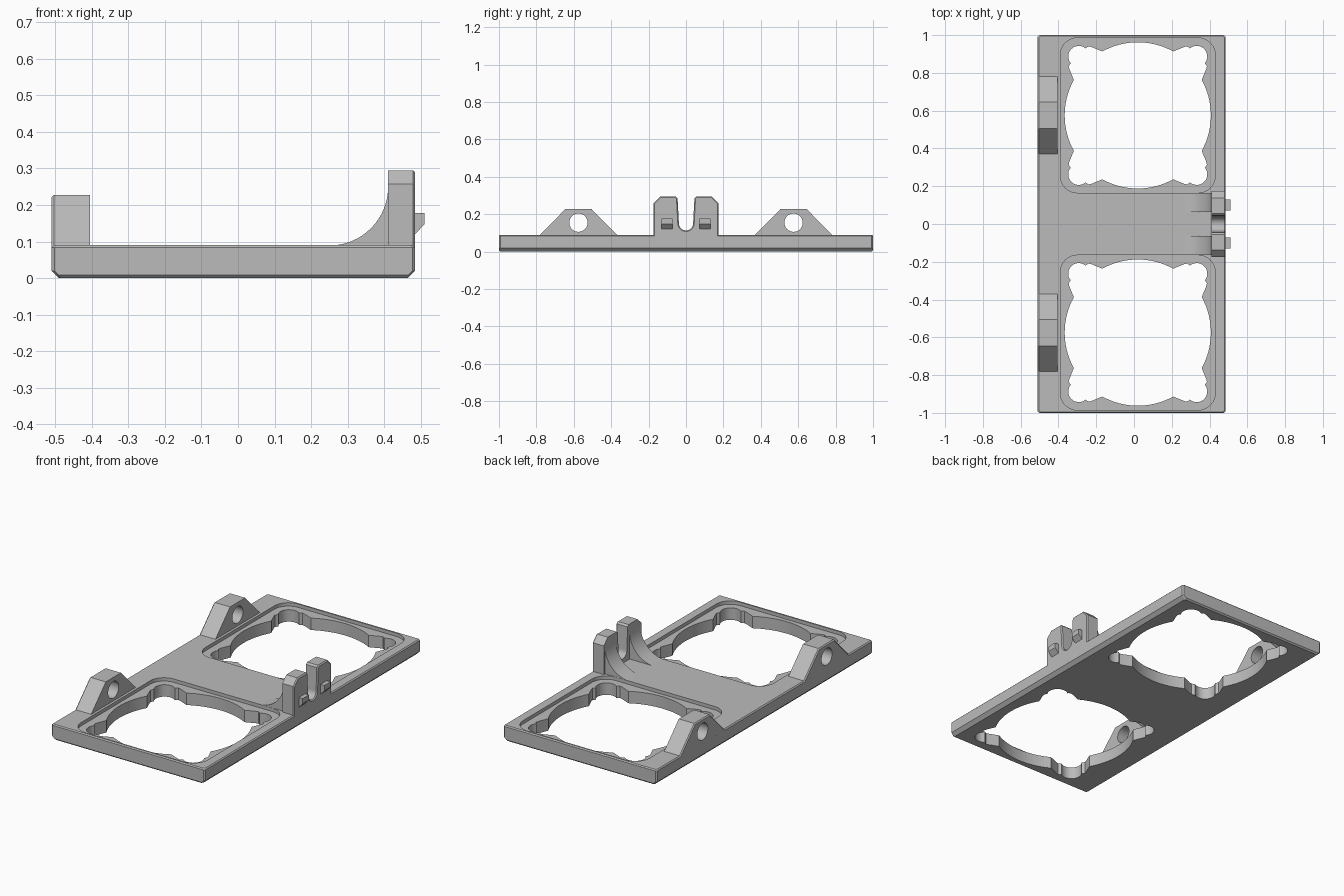
import bpy, bmesh
from math import sin, cos, radians

cube = bpy.data.objects.get("Cube")
if cube:
    bpy.data.objects.remove(cube, do_unlink=True)

grey = bpy.data.materials.new("matte_grey")
grey.use_nodes = True
COLOUR = (0.5, 0.5, 0.5, 1)
grey.diffuse_color = COLOUR
grey.node_tree.nodes["Principled BSDF"].inputs["Base Color"].default_value = COLOUR

X0, X1, TOP = -0.51, 0.485, 0.09      # plate sides and deck height
HOLE_X, HOLE_Y = 0.02, 0.575          # opening centres


def finish(name, bm):
    bmesh.ops.recalc_face_normals(bm, faces=bm.faces)
    mesh = bpy.data.meshes.new(name)
    bm.to_mesh(mesh)
    bm.free()
    mesh.materials.append(grey)
    obj = bpy.data.objects.new(name, mesh)
    bpy.context.collection.objects.link(obj)
    return obj


def loft(name, rings):
    bm = bmesh.new()
    loops = [[bm.verts.new(p) for p in ring] for ring in rings]
    n = len(loops[0])
    for a, b in zip(loops, loops[1:]):
        for i in range(n):
            bm.faces.new((a[i], a[(i + 1) % n], b[(i + 1) % n], b[i]))
    bm.faces.new(loops[0])
    bm.faces.new(loops[-1])
    return finish(name, bm)


def prism(name, pts, axis, lo, hi, chamfer_at=None):
    """Extrude a 2D outline along an axis, optionally chamfering one end."""
    def at(p, d):
        return {"x": (d, *p), "y": (p[0], d, p[1]), "z": (*p, d)}[axis]
    obj = loft(name, [[at(p, d) for p in pts] for d in (lo, hi)])
    if chamfer_at is not None:
        k = "xyz".index(axis)
        bm = bmesh.new()
        bm.from_mesh(obj.data)
        rim = [e for e in bm.edges if all(abs(v.co[k] - chamfer_at) < 1e-4 for v in e.verts)]
        bmesh.ops.bevel(bm, geom=rim, offset=0.006, segments=1, affect="EDGES")
        bm.to_mesh(obj.data)
        bm.free()
    return obj


def arc(cx, cy, r, a0, a1, n):
    angles = [radians(a0 + (a1 - a0) * i / n) for i in range(n + 1)]
    return [(cx + r * cos(a), cy + r * sin(a)) for a in angles]


def activate(obj):
    bpy.ops.object.select_all(action="DESELECT")
    obj.select_set(True)
    bpy.context.view_layer.objects.active = obj


def cut(obj, cutter):
    cutter.hide_render = True
    mod = obj.modifiers.new("cut", "BOOLEAN")
    mod.operation, mod.solver, mod.object = "DIFFERENCE", "EXACT", cutter
    activate(obj)
    bpy.ops.object.modifier_apply(modifier=mod.name)
    bpy.data.objects.remove(cutter, do_unlink=True)


def plate_ring(z, ix, iy, c=0.008):
    x0, x1, y = X0 + ix, X1 - ix, 1 - iy
    return [(x0 + c, -y, z), (x1 - c, -y, z), (x1, -y + c, z), (x1, y - c, z),
            (x1 - c, y, z), (x0 + c, y, z), (x0, y - c, z), (x0, -y + c, z)]


def opening():
    """Round opening with a scalloped screw lobe at each corner."""
    quarter = arc(0, 0, 0.387, -29, 29, 16)
    quarter += [(0.362, 0.245), (0.366, 0.26), (0.36, 0.27)]
    quarter += arc(0.312, 0.312, 0.056, -41, 131, 14)
    quarter += [(0.27, 0.36), (0.26, 0.366), (0.245, 0.362)]
    pts = []
    for _ in range(4):
        pts += quarter
        quarter = [(-y, x) for x, y in quarter]
    return pts


def rounded_square(half, r):
    c = half - r
    return [p for i, (sx, sy) in enumerate([(1, 1), (-1, 1), (-1, -1), (1, -1)])
            for p in arc(sx * c, sy * c, r, 90 * i, 90 * i + 90, 8)]


# Base plate with chamfered edges, two recesses and two openings
plate = loft("base_plate", [plate_ring(0, 0.02, 0.008), plate_ring(0.008, 0.012, 0),
                            plate_ring(0.02, 0, 0), plate_ring(TOP - 0.006, 0, 0),
                            plate_ring(TOP, 0.006, 0.006)])
for s in (-1, 1):
    for outline, bottom in ((rounded_square(0.41, 0.09), TOP - 0.02), (opening(), -0.1)):
        pts = [(x + HOLE_X, y + s * HOLE_Y) for x, y in outline]
        cut(plate, prism("cutter", pts, "z", bottom, 0.2))
parts = [plate]

# Pierced hinge lugs along one long side
for s, side in ((-1, "front"), (1, "back")):
    y = s * HOLE_Y
    lug = prism(side + "_lug", [(y - 0.235, 0.06), (y + 0.235, 0.06), (y + 0.07, 0.228),
                                (y - 0.07, 0.228)], "x", X0, -0.405, X0)
    cut(lug, prism("cutter", arc(y, 0.155, 0.049, 0, 348.75, 31), "x", -0.7, -0.2))
    parts.append(lug)

# Slotted upright on the opposite side
half = [(0.175, 0.06), (0.175, 0.258), (0.138, 0.295), (0.055, 0.295), (0.045, 0.285)]
upright = half + arc(0, 0.152, 0.038, 0, -180, 16) + [(-y, z) for y, z in reversed(half)]
parts.append(prism("slotted_upright", upright, "x", 0.41, X1, X1))

# Curved braces and small catches, one pair
brace = arc(0.25, 0.25, 0.161, -90, 0, 16) + [(0.42, 0.25), (0.42, 0.08), (0.25, 0.08)]
catch = [(0.475, 0.12), (X1, 0.12), (0.51, 0.147), (0.51, 0.178), (0.475, 0.178)]
for s, side in ((-1, "front"), (1, "back")):
    parts.append(prism(side + "_brace", brace, "y", *sorted((s * 0.064, s * 0.164))))
    parts.append(prism(side + "_catch", catch, "y", *sorted((s * 0.072, s * 0.13))))

for obj in parts:
    activate(obj)
    bpy.ops.object.shade_smooth_by_angle(angle=radians(25))
